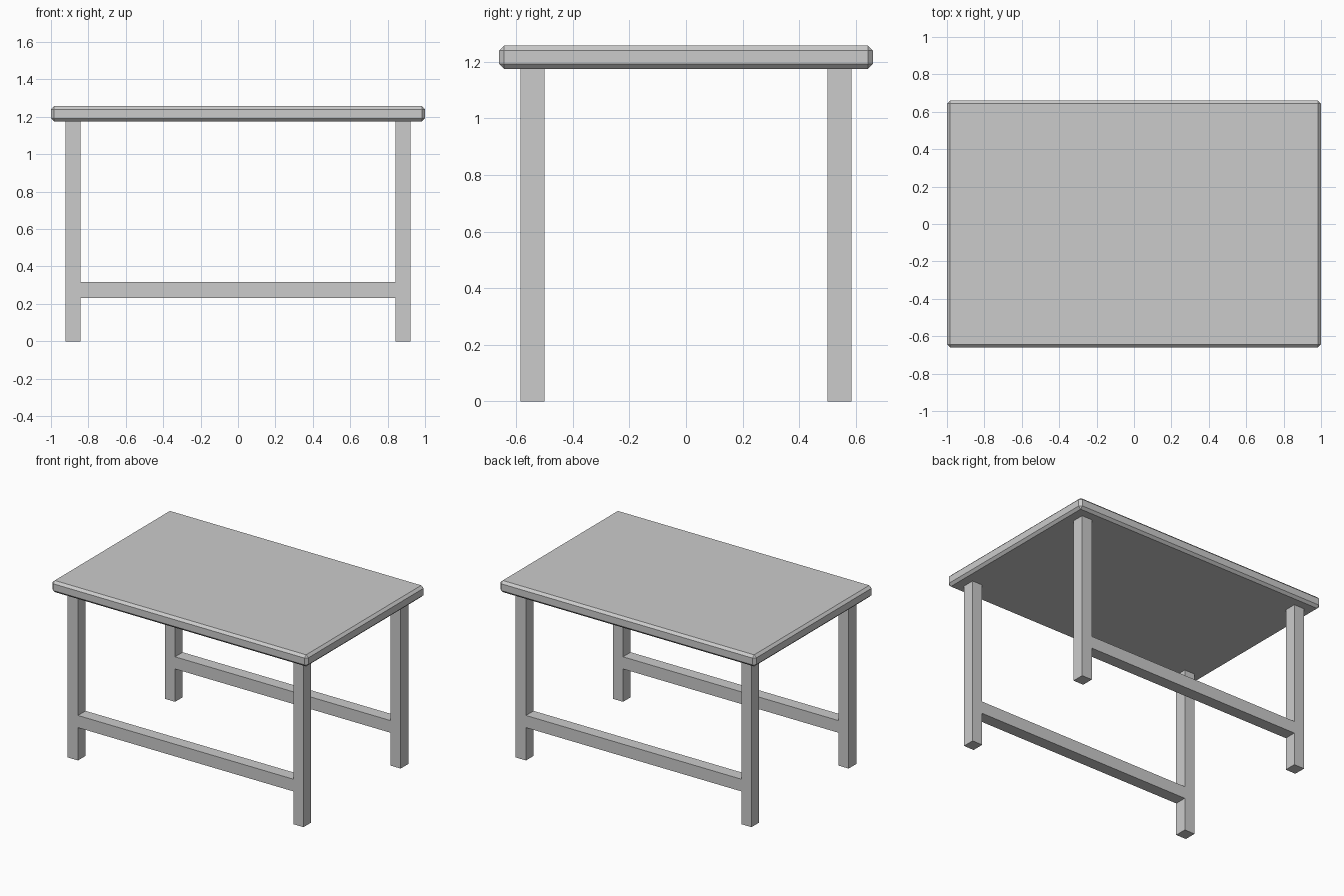
import bpy

cube = bpy.data.objects.get("Cube")
if cube:
    bpy.data.objects.remove(cube, do_unlink=True)

# Single flat colour
grey = bpy.data.materials.new("plain_grey")
grey.use_nodes = True
colour = (0.6, 0.6, 0.6, 1)
grey.diffuse_color = colour
grey.node_tree.nodes["Principled BSDF"].inputs["Base Color"].default_value = colour


def box(name, low, high):
    """Box spanning two opposite corners."""
    bpy.ops.mesh.primitive_cube_add(size=1, location=[(a + b) / 2 for a, b in zip(low, high)])
    ob = bpy.context.object
    ob.name = name
    ob.scale = [b - a for a, b in zip(low, high)]
    bpy.ops.object.transform_apply(location=False, rotation=False, scale=True)
    ob.data.materials.append(grey)
    return ob


TOP, UNDER = 1.257, 1.175
LEG_X, LEG_Y = (0.842, 0.922), (0.5, 0.585)
RAIL_Z = (0.232, 0.318)

# Table top with chamfered edges
table_top = box("table_top", (-1, -0.66, UNDER), (1, 0.66, TOP))
chamfer = table_top.modifiers.new("chamfer", "BEVEL")
chamfer.width = 0.017
chamfer.segments = 1

# Legs at the corners and a long rail between each front and back pair
for side, sy in (("front", -1), ("back", 1)):
    y0, y1 = sorted(sy * y for y in LEG_Y)
    for hand, sx in (("right", -1), ("left", 1)):
        x0, x1 = sorted(sx * x for x in LEG_X)
        box(f"{side}_{hand}_leg", (x0, y0, 0), (x1, y1, UNDER))
    box(f"{side}_rail", (-LEG_X[0], y0, RAIL_Z[0]), (LEG_X[0], y1, RAIL_Z[1]))
